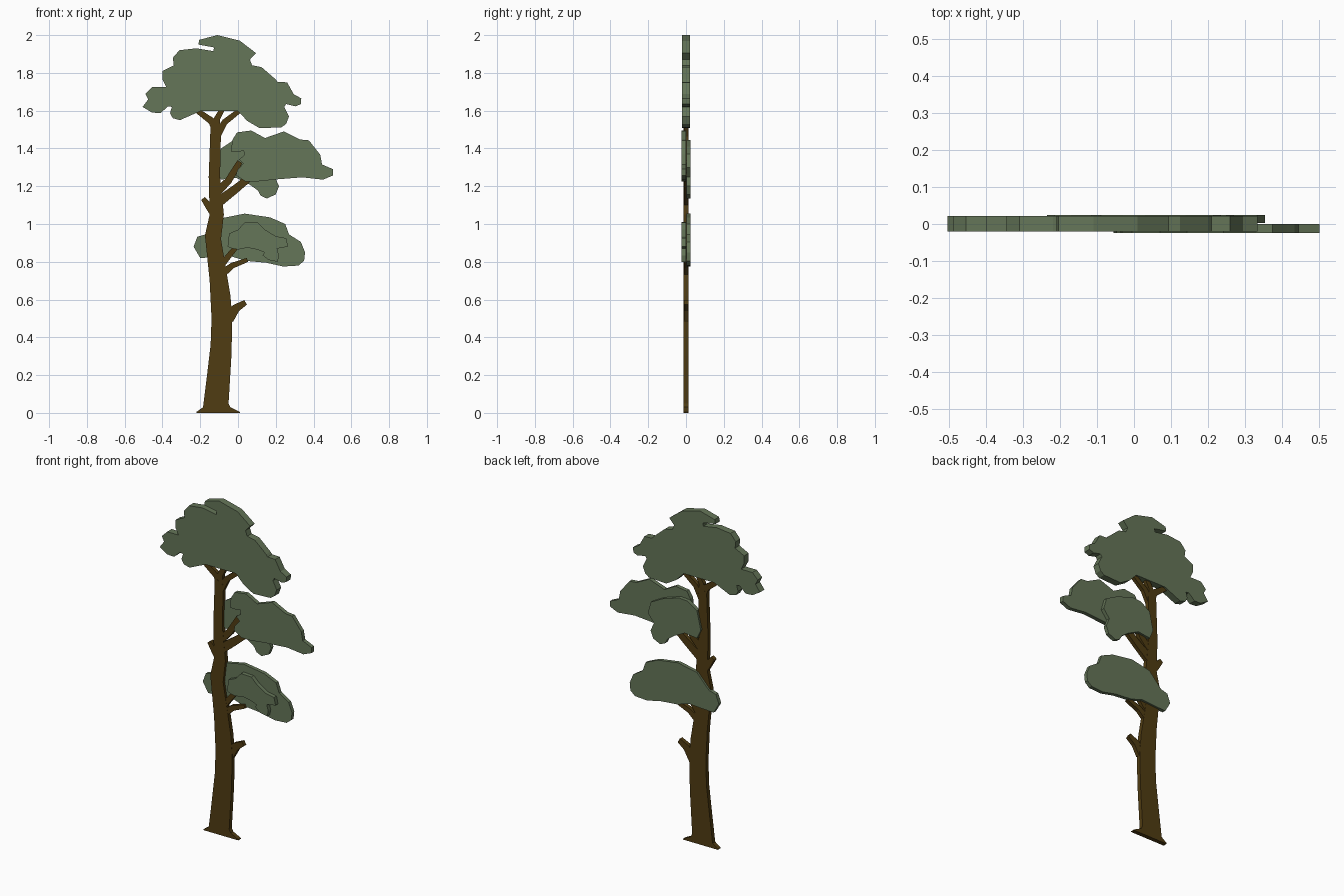
import bpy, bmesh
from mathutils import Vector


def material(name, color):
    m = bpy.data.materials.new(name)
    m.diffuse_color = color
    return m


BARK = material("bark", (0.08, 0.045, 0.006, 1))
LEAF = material("leaf", (0.13, 0.18, 0.098, 1))


def slab(name, outline, y0, y1, mat):
    """Flat x/z outline extruded from y0 to y1."""
    bm = bmesh.new()
    face = bm.faces.new([bm.verts.new((x, y0, z)) for x, z in outline])
    ext = bmesh.ops.extrude_face_region(bm, geom=[face], use_keep_orig=True)
    top = [g for g in ext["geom"] if isinstance(g, bmesh.types.BMVert)]
    bmesh.ops.translate(bm, verts=top, vec=(0, y1 - y0, 0))
    bmesh.ops.recalc_face_normals(bm, faces=bm.faces)
    me = bpy.data.meshes.new(name)
    bm.to_mesh(me)
    bm.free()
    me.materials.append(mat)
    ob = bpy.data.objects.new(name, me)
    bpy.context.collection.objects.link(ob)
    return ob


def branch(name, path, w0, w1):
    """Tapered flat strip along an x/z path."""
    pts = [Vector(p) for p in path]
    left, right = [], []
    for i, p in enumerate(pts):
        d = (pts[min(i + 1, len(pts) - 1)] - pts[max(i - 1, 0)]).normalized()
        n = Vector((-d.y, d.x)) * (w0 + (w1 - w0) * i / (len(pts) - 1)) / 2
        left.append(p + n)
        right.append(p - n)
    slab(name, left + right[::-1], -0.011, 0.012, BARK)


# Trunk with flared foot
slab("trunk", [
    (-.22, 0), (-.22, .005), (-.185, .03), (-.165, .19), (-.145, .36), (-.14, .5),
    (-.15, .7), (-.175, .94), (-.15, 1.05), (-.155, 1.25), (-.145, 1.53),
    (-.09, 1.5), (-.095, 1.25), (-.075, 1.05), (-.09, .92), (-.07, .8),
    (-.04, .62), (-.03, .5), (-.035, .3), (-.05, .05), (-.04, .03), (.01, .005), (.01, 0)],
    -0.012, 0.013, BARK)

# Branches and broken stubs
branch("top_branch_left", [(-.11, 1.49), (-.14, 1.545), (-.23, 1.61)], .05, .025)
branch("top_branch_middle", [(-.115, 1.49), (-.11, 1.56), (-.07, 1.63)], .04, .025)
branch("top_branch_right", [(-.11, 1.47), (-.07, 1.54), (.02, 1.61)], .04, .025)
branch("middle_branch_long", [(-.1, 1.12), (-.02, 1.18), (.08, 1.26)], .055, .035)
branch("middle_branch_short", [(-.11, 1.17), (-.05, 1.23), (.01, 1.33)], .045, .03)
branch("middle_branch_inner", [(-.02, 1.18), (.04, 1.24), (.15, 1.26)], .035, .02)
branch("left_stub", [(-.12, 1.05), (-.155, 1.095), (-.185, 1.135)], .05, .025)
branch("lower_branch", [(-.08, .74), (-.03, .78), (.05, .81)], .04, .022)
branch("lower_branch_upper", [(-.09, .78), (-.05, .83), (0, .89)], .035, .025)
branch("right_stub", [(-.05, .5), (-.01, .555), (.04, .585)], .06, .028)

# Top crown
slab("top_crown", [
    (-.505, 1.62), (-.475, 1.66), (-.49, 1.69), (-.455, 1.725), (-.38, 1.725),
    (-.40, 1.765), (-.40, 1.81), (-.34, 1.84), (-.345, 1.88), (-.31, 1.92),
    (-.22, 1.93), (-.13, 1.915), (-.127, 1.935), (-.21, 1.95), (-.205, 1.975),
    (-.11, 2.0), (.01, 1.97), (.095, 1.905), (.063, 1.87), (.075, 1.84),
    (.125, 1.83), (.20, 1.765), (.21, 1.752), (.26, 1.75), (.295, 1.687),
    (.335, 1.665), (.333, 1.635), (.305, 1.623), (.255, 1.635), (.245, 1.62),
    (.27, 1.57), (.255, 1.53), (.23, 1.512), (.115, 1.507), (.05, 1.545),
    (0, 1.597), (-.2, 1.597), (-.307, 1.55), (-.345, 1.56), (-.36, 1.587),
    (-.35, 1.62), (-.37, 1.623), (-.41, 1.587), (-.455, 1.59)],
    -0.02, 0.022, LEAF)

# Middle crown, front and back layers
slab("middle_crown_front", [
    (-.037, 1.385), (-.03, 1.445), (-.005, 1.485), (.07, 1.495), (.143, 1.455),
    (.243, 1.49), (.33, 1.447), (.375, 1.443), (.413, 1.395), (.435, 1.368),
    (.445, 1.315), (.503, 1.29), (.503, 1.257), (.45, 1.235), (.34, 1.247),
    (.2, 1.236), (.1, 1.225), (.04, 1.225), (-.01, 1.257), (-.005, 1.283),
    (.027, 1.32), (.005, 1.342), (.032, 1.363), (.03, 1.39), (.01, 1.383)],
    -0.024, 0.0, LEAF)
slab("middle_crown_back", [
    (-.115, 1.29), (-.09, 1.235), (-.01, 1.245), (.06, 1.21), (.105, 1.178),
    (.12, 1.15), (.153, 1.135), (.2, 1.157), (.217, 1.2), (.195, 1.25),
    (.235, 1.3), (.215, 1.37), (.14, 1.41), (.03, 1.445), (-.03, 1.44), (-.09, 1.4)],
    0.003, 0.025, LEAF)

# Lower crown, front and back layers
slab("lower_crown_back", [
    (-.235, .88), (-.215, .933), (-.17, .945), (-.09, 1.03), (.035, 1.055),
    (.17, 1.035), (.25, 1.0), (.27, .945), (.333, .905), (.355, .85),
    (.35, .805), (.32, .78), (.24, .775), (.15, .795), (.04, .805),
    (-.04, .83), (-.1, .825), (-.2, .82)],
    0.003, 0.025, LEAF)
slab("lower_crown_front", [
    (-.055, .88), (-.047, .95), (0, .97), (.037, 1.01), (.105, 1.007),
    (.143, .97), (.2, .935), (.255, .925), (.265, .88), (.207, .87),
    (.217, .833), (.21, .8), (.16, .81), (.13, .835), (.14, .85),
    (.1, .865), (.05, .875), (0, .865), (-.03, .87)],
    -0.024, 0.0, LEAF)
